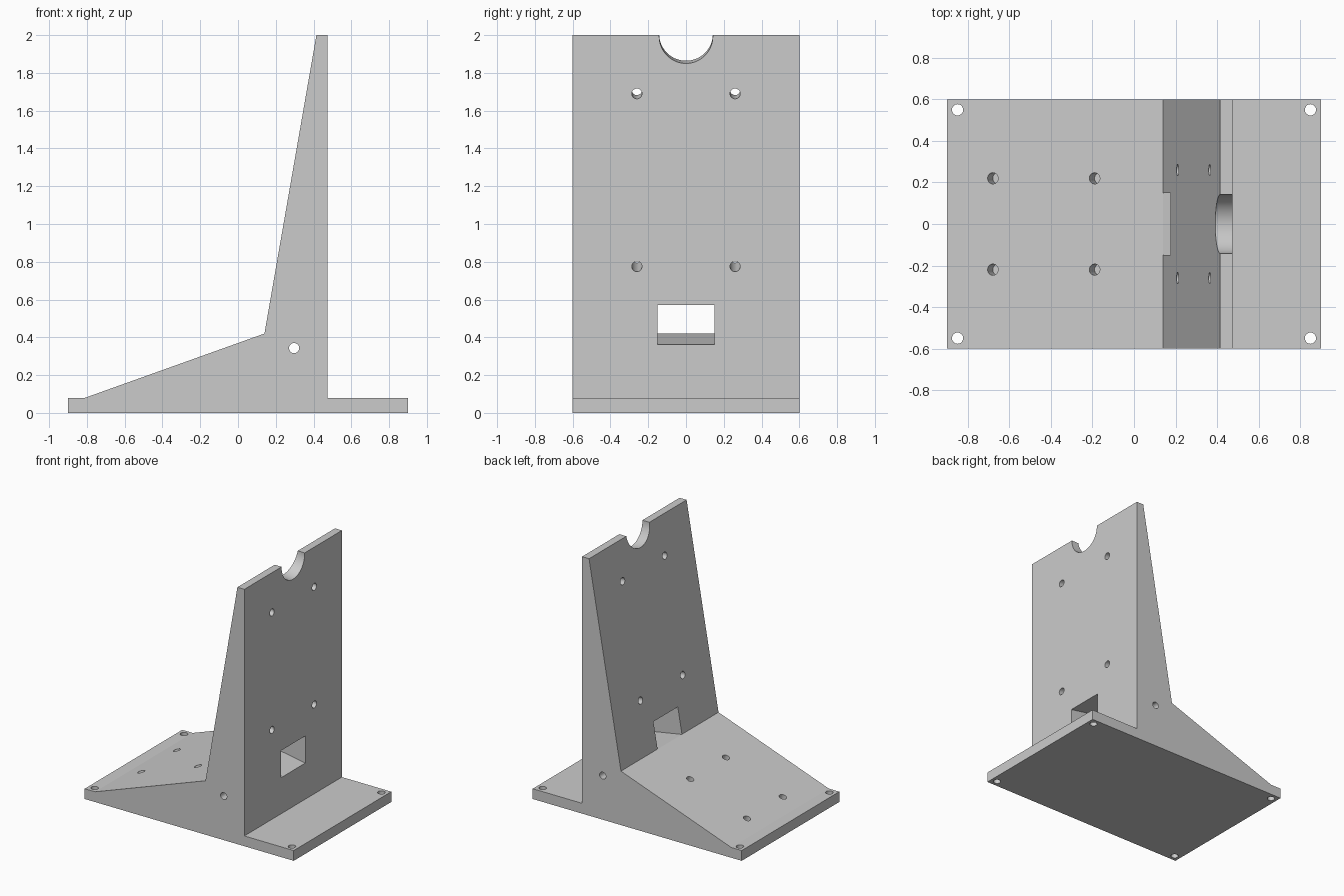
import bpy
import bmesh
import math
from mathutils import Matrix, Vector

cube = bpy.data.objects.get("Cube")
if cube:
    bpy.data.objects.remove(cube, do_unlink=True)

HALF_WIDTH = 0.6
HOLE_RADIUS = 0.027
FOOT = Vector((-0.81, 0, 0.08))     # low end of the ramp
KNEE = Vector((0.14, 0, 0.42))      # where ramp meets the leaning face
TOP = Vector((0.415, 0, 2.0))
WALL_X = 0.475

grey = bpy.data.materials.new("plain grey")
grey.use_nodes = True
grey.diffuse_color = (0.6, 0.6, 0.6, 1)
grey.node_tree.nodes["Principled BSDF"].inputs["Base Color"].default_value = grey.diffuse_color


def make_object(name, bm):
    bmesh.ops.recalc_face_normals(bm, faces=bm.faces)
    mesh = bpy.data.meshes.new(name)
    bm.to_mesh(mesh)
    bm.free()
    mesh.materials.append(grey)
    obj = bpy.data.objects.new(name, mesh)
    bpy.context.collection.objects.link(obj)
    return obj


def outward(a, b):
    """Normal of a sloped face running up from a to b."""
    d = (b - a).normalized()
    return Vector((-d.z, 0, d.x))


def add_hole(bm, centre, axis, radius, length, segments=32):
    rot = Vector(axis).to_track_quat('Z', 'Y').to_matrix().to_4x4()
    bmesh.ops.create_cone(bm, cap_ends=True, segments=segments, radius1=radius,
                          radius2=radius, depth=length,
                          matrix=Matrix.Translation(centre) @ rot)


# Stand body: side profile extruded across the width
bm = bmesh.new()
profile = [(-0.9, 0), (0.9, 0), (0.9, 0.08), (WALL_X, 0.08), (WALL_X, 2),
           (TOP.x, TOP.z), (KNEE.x, KNEE.z), (FOOT.x, FOOT.z), (-0.9, 0.08)]
face = bm.faces.new([bm.verts.new((x, -HALF_WIDTH, z)) for x, z in profile])
ext = bmesh.ops.extrude_face_region(bm, geom=[face])
bmesh.ops.translate(bm, vec=(0, 2 * HALF_WIDTH, 0),
                    verts=[v for v in ext["geom"] if isinstance(v, bmesh.types.BMVert)])
stand = make_object("angled_stand", bm)

cut = bmesh.new()
ramp_normal = outward(FOOT, KNEE)
wall_normal = outward(KNEE, TOP)
rise = wall_normal.z / -wall_normal.x

for side in (-1, 1):
    # Corner mounting holes
    for x in (-0.85, 0.85):
        add_hole(cut, (x, side * 0.55, 0.04), (0, 0, 1), HOLE_RADIUS, 0.3)
    # Blind ramp holes, square to the ramp
    for x in (-0.68, -0.19):
        mouth = FOOT.lerp(KNEE, (x - FOOT.x) / (KNEE.x - FOOT.x))
        mouth.y = side * 0.22
        add_hole(cut, mouth, ramp_normal, HOLE_RADIUS, 0.15)
    # Through holes, square to the leaning face
    for z in (0.775, 1.69):
        add_hole(cut, (WALL_X, side * 0.26, z), wall_normal, HOLE_RADIUS, 1.0)

# Cross hole from side to side
add_hole(cut, (0.297, 0, 0.343), (0, 1, 0), HOLE_RADIUS, 1.5)

# Round notch in the top edge
add_hole(cut, (WALL_X, 0, 1.994), wall_normal, 0.142, 0.6, 64)

# Rectangular window, tilted square to the leaning face
slot = [(x, z + (WALL_X - x) * rise)
        for x, z in ((0.6, 0.361), (0.6, 0.572), (0.0, 0.572), (0.0, 0.361))]
face = cut.faces.new([cut.verts.new((x, -0.15, z)) for x, z in slot])
ext = bmesh.ops.extrude_face_region(cut, geom=[face])
bmesh.ops.translate(cut, vec=(0, 0.3, 0),
                    verts=[v for v in ext["geom"] if isinstance(v, bmesh.types.BMVert)])
cutter = make_object("hole_cutter", cut)
cutter.hide_render = True

# Cut all openings, then drop the cutter
mod = stand.modifiers.new("openings", 'BOOLEAN')
mod.operation = 'DIFFERENCE'
mod.solver = 'EXACT'
mod.object = cutter
bpy.ops.object.select_all(action='DESELECT')
stand.select_set(True)
bpy.context.view_layer.objects.active = stand
bpy.ops.object.modifier_apply(modifier=mod.name)
bpy.data.objects.remove(cutter, do_unlink=True)
bpy.ops.object.shade_smooth_by_angle(angle=math.radians(15))
